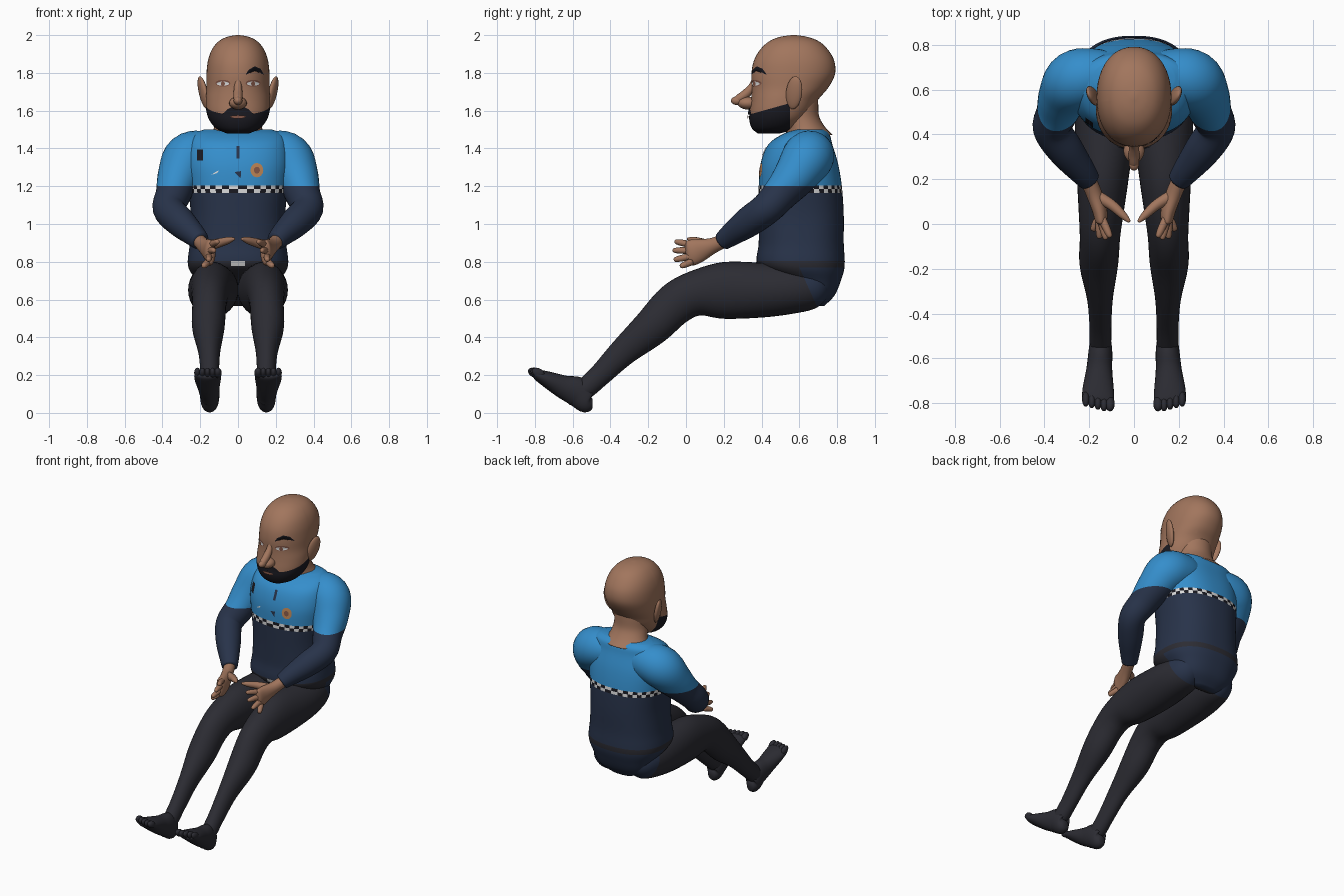
import bpy, bmesh, math
from mathutils import Vector
from mathutils.bvhtree import BVHTree

if "Cube" in bpy.data.objects:
    bpy.data.objects.remove(bpy.data.objects["Cube"])


def material(name, r, g, b):
    m = bpy.data.materials.new(name)
    m.use_nodes = True
    m.diffuse_color = (r, g, b, 1)
    node = m.node_tree.nodes["Principled BSDF"]
    node.inputs["Base Color"].default_value = (r, g, b, 1)
    node.inputs["Roughness"].default_value = 0.8
    return m


SKIN = material("skin", 0.36, 0.18, 0.11)
BLUE = material("bright blue cloth", 0.035, 0.27, 0.6)
NAVY = material("navy cloth", 0.021, 0.033, 0.068)
DARK = material("charcoal trousers", 0.025, 0.025, 0.033)
BLACK = material("black", 0.01, 0.01, 0.015)
WHITE = material("white", 0.7, 0.7, 0.7)
GOLD = material("badge copper", 0.5, 0.23, 0.09)
LIPS = material("lip brown", 0.22, 0.09, 0.06)


def finish(name, bm, mats):
    bmesh.ops.recalc_face_normals(bm, faces=bm.faces)
    for f in bm.faces:
        f.smooth = True
    me = bpy.data.meshes.new(name)
    bm.to_mesh(me)
    bm.free()
    for m in mats:
        me.materials.append(m)
    ob = bpy.data.objects.new(name, me)
    bpy.context.scene.collection.objects.link(ob)
    return ob


def smooth_path(pts, k):
    """Catmull-Rom through stations (x, y, z, half width, half depth)."""
    out = []
    for i in range(len(pts) - 1):
        quad = [pts[max(i - 1, 0)], pts[i], pts[i + 1], pts[min(i + 2, len(pts) - 1)]]
        for s in range(k):
            t = s / k
            out.append([0.5 * (2 * b + (c - a) * t + (2 * a - 5 * b + 4 * c - d) * t * t
                               + (3 * b - a - 3 * c + d) * t ** 3) for a, b, c, d in zip(*quad)])
    return out + [list(pts[-1])]


def loft(name, pts, mats, n=24, k=5, side=1, ref=(1, 0, 0), level=False, power=2, cuts=(), rule=None):
    """Skin elliptical rings along a path; cuts and rule colour the faces."""
    pts = smooth_path([(p[0] * side, *p[1:]) for p in pts], k)
    ref = Vector((ref[0] * side, ref[1], ref[2]))
    bm = bmesh.new()
    rings = []
    for i, p in enumerate(pts):
        c = Vector(p[:3])
        tan = Vector(pts[min(i + 1, len(pts) - 1)][:3]) - Vector(pts[max(i - 1, 0)][:3])
        tan = Vector((0, 0, 1)) if level else tan.normalized()
        u = (ref - tan * ref.dot(tan)).normalized()
        v = tan.cross(u)
        ring = []
        for j in range(n):
            ca, sa = math.cos(math.tau * j / n), math.sin(math.tau * j / n)
            e = 2 / power
            ring.append(bm.verts.new(c + u * max(p[3], 0.002) * math.copysign(abs(ca) ** e, ca)
                                     + v * max(p[4], 0.002) * math.copysign(abs(sa) ** e, sa)))
        rings.append(ring)
    for r, s in zip(rings, rings[1:]):
        for j in range(n):
            f = bm.faces.new((r[j], r[(j + 1) % n], s[(j + 1) % n], s[j]))
            f.material_index = j
    for ring, p in ((rings[0], pts[0]), (rings[-1], pts[-1])):
        mid = bm.verts.new(p[:3])
        for j in range(n):
            bm.faces.new((ring[j], ring[(j + 1) % n], mid))
    for co, no in cuts:
        bmesh.ops.bisect_plane(bm, geom=bm.verts[:] + bm.edges[:] + bm.faces[:],
                               plane_co=co, plane_no=no, dist=1e-5)
    for f in bm.faces:
        f.material_index = rule(f.calc_center_median(), f.material_index) if rule else 0
    return finish(name, bm, mats)


def ball(name, loc, scale, mat, tilt=(0, 0, 0)):
    bm = bmesh.new()
    bmesh.ops.create_uvsphere(bm, u_segments=20, v_segments=12, radius=1)
    ob = finish(name, bm, [mat])
    ob.location, ob.scale, ob.rotation_euler = loc, scale, tilt


def plate(name, outline, tree, mat, lift=0.004):
    """Thin patch laid on the front of a surface; outline in x, z."""
    bm = bmesh.new()
    mid = (sum(p[0] for p in outline) / len(outline), sum(p[1] for p in outline) / len(outline))

    def drop(p):
        hit = tree.ray_cast(Vector((p[0], -2, p[1])), Vector((0, 1, 0)))[0]
        return bm.verts.new((p[0], (hit.y if hit else 0.4) - lift, p[1]))
    vs, c = [drop(p) for p in outline], drop(mid)
    for a, b in zip(vs, vs[1:] + vs[:1]):
        bm.faces.new((a, b, c))
    finish(name, bm, [mat])


def oval(x, z, w, h, n=16):
    return [(x + w * math.cos(math.tau * i / n), z + h * math.sin(math.tau * i / n)) for i in range(n)]


def box(x, z, w, h):
    return [(x - w, z - h), (x + w, z - h), (x + w, z + h), (x - w, z + h)]


def surface(ob):
    return BVHTree.FromPolygons([v.co for v in ob.data.vertices], [p.vertices for p in ob.data.polygons])


# Torso: blue yoke, chequered band, navy body and belt; the shirt tail slants at the hip
BAND, BELT = (1.165, 1.185, 1.205), (0.77, 0.805)
TAIL = ((0, .6, .77), (0, 1, .45))


def in_tail(c):
    return c.y > 0.6 + (BELT[0] - c.z) * 0.45


def shirt_rule(c, col):
    if c.z > BAND[2]:
        return 0
    if c.z > BAND[0]:
        return 2 + (col // 2 + (c.z > BAND[1])) % 2
    if c.z > BELT[1]:
        return 1
    return 4 if c.z > BELT[0] or not in_tail(c) else 1


torso = loft("torso", [
    (0, .70, .565, .08, .03), (0, .69, .62, .17, .095), (0, .66, .70, .22, .16), (0, .61, .78, .265, .23),
    (0, .61, .90, .255, .225), (0, .61, 1.05, .25, .225), (0, .605, 1.2, .265, .22),
    (0, .60, 1.32, .275, .205), (0, .605, 1.42, .26, .17), (0, .635, 1.475, .235, .125),
    (0, .655, 1.5, .18, .075)],
    [BLUE, NAVY, WHITE, BLACK, DARK], n=96, level=True, power=2.4,
    cuts=[((0, 0, z), (0, 0, 1)) for z in BAND + BELT] + [TAIL], rule=shirt_rule)

chest = surface(torso)
plate("chest_radio", box(-.2, 1.365, .016, .03), chest, BLACK)
plate("collar_placket", box(0, 1.38, .009, .032), chest, NAVY)
plate("placket_point", [(-.018, 1.275), (.016, 1.28), (.014, 1.24)], chest, NAVY)
plate("chest_badge", oval(.1, 1.285, .034, .038), chest, GOLD)
plate("badge_centre", oval(.1, 1.285, .016, .018), chest, LIPS, .007)
plate("chest_mark", [(-.14, 1.26), (-.11, 1.27), (-.1, 1.285), (-.12, 1.275)], chest, WHITE)
plate("belt_buckle", box(0, .79, .036, .013), chest, WHITE)

# Head with beard cut into the jaw
head = loft("head", [
    (0, .44, 1.48, .06, .06), (0, .465, 1.505, .115, .115), (0, .485, 1.55, .152, .15),
    (0, .503, 1.6, .168, .165), (0, .523, 1.66, .17, .178), (0, .55, 1.72, .167, .202),
    (0, .567, 1.79, .167, .221), (0, .572, 1.86, .16, .214), (0, .572, 1.92, .14, .182),
    (0, .572, 1.965, .105, .135), (0, .57, 1.99, .06, .075), (0, .57, 2.0, .01, .012)],
    [SKIN, BLACK], n=48, level=True, power=2.15,
    cuts=[((0, .38, 1.592), (0, -.28, 1)), ((0, .55, 1.6), (0, 1, 0))],
    rule=lambda c, col: int(c.y < .55 and c.z < 1.592 + .28 * (c.y - .38)))
loft("neck", [(0, .59, 1.7, .11, .11), (0, .595, 1.64, .115, .105), (0, .605, 1.57, .115, .1),
              (0, .63, 1.515, .125, .105), (0, .655, 1.47, .145, .122)], [SKIN], n=32, level=True)

face = surface(head)
plate("moustache", [(-.085, 1.58), (0, 1.58), (.085, 1.58), (.055, 1.608), (.02, 1.624),
                    (-.02, 1.624), (-.055, 1.608)], face, BLACK, .008)
plate("lips", oval(0, 1.567, .042, .009), face, LIPS, .009)
plate("left_eyebrow", [(.04, 1.79), (.09, 1.812), (.138, 1.79), (.12, 1.822), (.088, 1.835),
                       (.055, 1.815)], face, BLACK, .006)
for s, tag in ((1, "left"), (-1, "right")):
    plate(tag + "_eyelid", oval(s * .08, 1.745, .04, .018), face, LIPS, .004)
    plate(tag + "_eye_white", oval(s * .08, 1.743, .033, .011), face, WHITE, .006)
    plate(tag + "_iris", oval(s * .08, 1.743, .011, .011), face, LIPS, .008)
    ball(tag + "_ear", (s * .183, .572, 1.695), (.02, .045, .09), SKIN, (-.2, s * .18, -s * .35))
loft("nose", [(0, .37, 1.775, .018, .016), (0, .352, 1.73, .02, .02), (0, .318, 1.69, .024, .024),
              (0, .275, 1.66, .022, .022), (0, .258, 1.648, .014, .012)], [SKIN])
ball("nose_tip", (0, .27, 1.653), (.023, .032, .023), SKIN)
ball("nose_base", (0, .328, 1.64), (.047, .055, .034), SKIN)

# Arms, hands, legs and feet, one set per side
for s, tag in ((1, "left"), (-1, "right")):
    loft(tag + "_sleeve", [
        (.08, .66, 1.375, .1, .1), (.17, .66, 1.37, .124, .124), (.26, .64, 1.345, .136, .136),
        (.312, .575, 1.25, .115, .115), (.342, .5, 1.16, .094, .094), (.366, .425, 1.08, .085, .085),
        (.305, .33, 1.01, .08, .08), (.235, .24, .945, .062, .062), (.2, .195, .91, .05, .05)],
        [BLUE, NAVY], n=32, side=s, ref=(1, 0, 1), cuts=[((0, 0, 1.2), (0, 0, 1))],
        rule=lambda c, col: int(c.z < 1.2))
    loft(tag + "_hand", [
        (.21, .21, .915, .036, .036), (.18, .14, .885, .036, .042), (.155, .07, .86, .034, .062),
        (.147, .02, .846, .028, .068), (.145, 0, .843, .014, .05)], [SKIN], side=s)
    tips = [(.105, -.06, .908), (.125, -.07, .86), (.155, -.065, .81), (.185, -.03, .775)]
    for i, tip in enumerate(tips):
        base = Vector((.145 + .004 * i, .03, .89 - .03 * i))
        mid = base.lerp(Vector(tip), .6)
        loft(f"{tag}_finger_{i + 1}", [(*base, .018, .018), (*mid, .017, .017),
             (*base.lerp(Vector(tip), .93), .012, .012), (*tip, .004, .004)], [SKIN], n=12, k=3, side=s)
    loft(tag + "_thumb", [(.16, .12, .885, .028, .028), (.1, .085, .9, .024, .024),
         (.05, .04, .914, .018, .018), (.02, .01, .922, .007, .007)], [SKIN], n=12, side=s)
    loft(tag + "_leg", [
        (.1, .74, .67, .06, .06), (.115, .68, .665, .11, .11), (.128, .56, .655, .13, .13),
        (.132, .4, .65, .132, .145), (.14, .2, .648, .115, .15), (.147, .05, .632, .1, .12),
        (.152, -.06, .575, .09, .112), (.157, -.18, .455, .086, .1), (.152, -.33, .325, .058, .075),
        (.15, -.45, .205, .049, .06), (.15, -.53, .13, .048, .055), (.15, -.57, .095, .04, .045)],
        [DARK, NAVY], n=32, side=s, cuts=[TAIL], rule=lambda c, col: int(in_tail(c)))
    loft(tag + "_foot", [
        (.15, -.495, .05, .025, .025), (.15, -.525, .056, .046, .06), (.15, -.57, .108, .053, .08),
        (.155, -.65, .138, .058, .062), (.16, -.74, .18, .07, .042), (.16, -.79, .203, .07, .028),
        (.16, -.8, .208, .06, .015)], [DARK], side=s)
    for i in range(5):
        ball(f"{tag}_toe_{i + 1}", (s * (.107 + .027 * i), -.803 + .007 * max(i - 1, 0), .212),
             (.021 if i == 0 else .017, .036, .024), DARK, (-.5, 0, 0))
